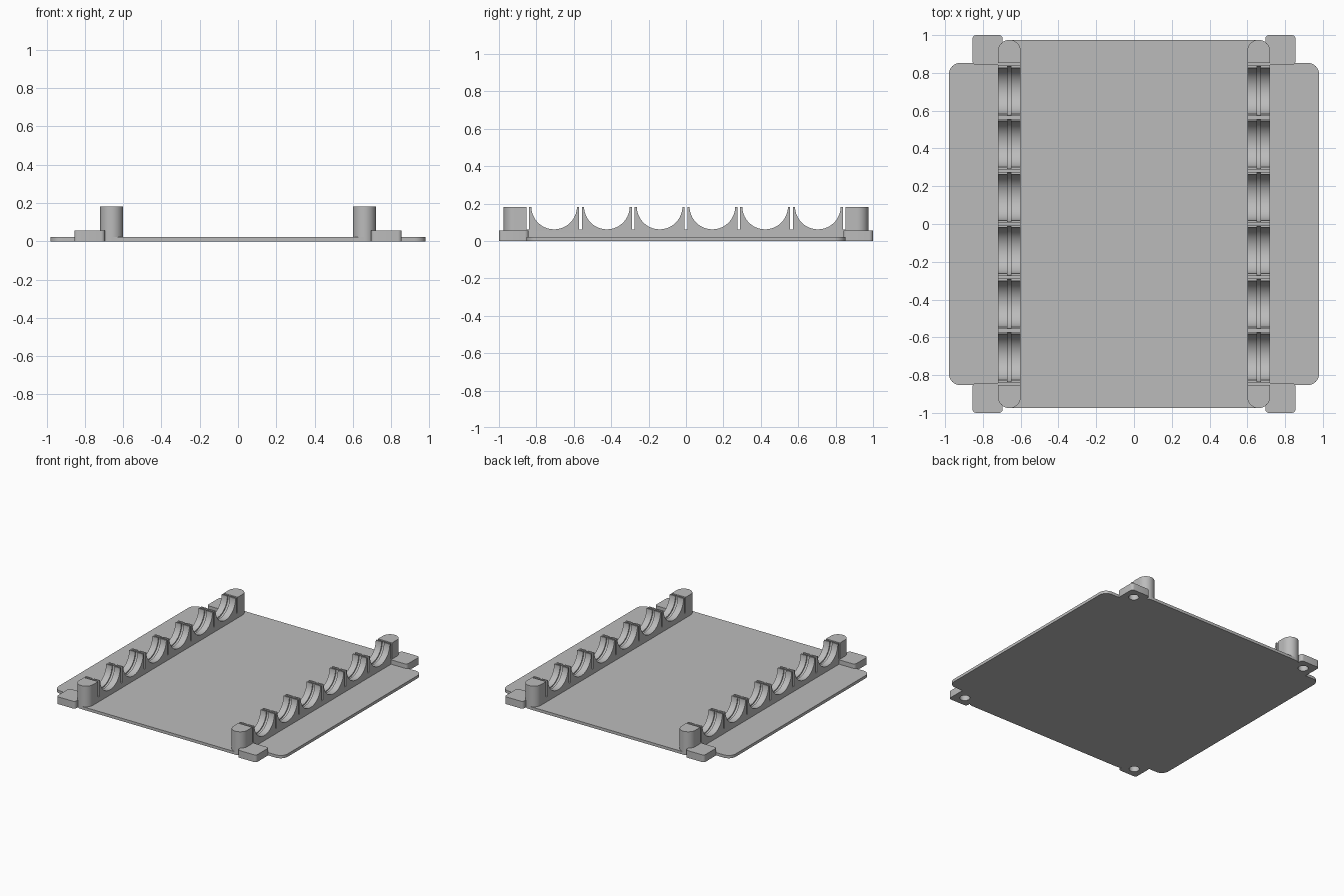
import bpy, bmesh, math
from mathutils import Matrix

if "Cube" in bpy.data.objects:
    bpy.data.objects.remove(bpy.data.objects["Cube"])

grey = bpy.data.materials.new("plain grey")
grey.diffuse_color = (0.5, 0.5, 0.5, 1)
grey.use_nodes = True
grey.node_tree.nodes["Principled BSDF"].inputs["Base Color"].default_value = grey.diffuse_color

RAIL_X, RAIL_R, RAIL_Y, RAIL_TOP = 0.66, 0.06, 0.975, 0.182
PITCH = 0.282


def finish(name, bm):
    bmesh.ops.recalc_face_normals(bm, faces=bm.faces)
    mesh = bpy.data.meshes.new(name)
    bm.to_mesh(mesh)
    bm.free()
    ob = bpy.data.objects.new(name, mesh)
    ob.data.materials.append(grey)
    bpy.context.collection.objects.link(ob)
    return ob


def rounded(cx, cy, hx, hy, r, n=8):
    """Outline of a rectangle with rounded corners, counter-clockwise."""
    pts = []
    for k, (sx, sy) in enumerate([(1, 1), (-1, 1), (-1, -1), (1, -1)]):
        for i in range(n + 1):
            a = math.pi / 2 * (k + i / n)
            p = (cx + sx * (hx - r) + r * math.cos(a), cy + sy * (hy - r) + r * math.sin(a))
            if not pts or math.dist(p, pts[-1]) > 1e-5:
                pts.append(p)
    if math.dist(pts[0], pts[-1]) < 1e-5:
        pts.pop()
    return pts


def slab(name, pts, z0, z1):
    bm = bmesh.new()
    face = bm.faces.new([bm.verts.new((x, y, z0)) for x, y in pts])
    top = bmesh.ops.extrude_face_region(bm, geom=[face])["geom"]
    bmesh.ops.translate(bm, vec=(0, 0, z1 - z0),
                        verts=[v for v in top if isinstance(v, bmesh.types.BMVert)])
    return finish(name, bm)


def cylinders(spots, r, depth, rot, seg):
    bm = bmesh.new()
    for p in spots:
        bmesh.ops.create_cone(bm, cap_ends=True, segments=seg, radius1=r, radius2=r,
                              depth=depth, matrix=Matrix.Translation(p) @ rot)
    return finish("cutter", bm)


def cut(ob, cutter):
    cutter.hide_render = True
    mod = ob.modifiers.new("cut", "BOOLEAN")
    mod.operation, mod.solver, mod.object = "DIFFERENCE", "EXACT", cutter
    bpy.context.view_layer.objects.active = ob
    bpy.ops.object.modifier_apply(modifier=mod.name)
    bpy.data.objects.remove(cutter)


def smooth(ob):
    bpy.ops.object.select_all(action="DESELECT")
    ob.select_set(True)
    bpy.context.view_layer.objects.active = ob
    bpy.ops.object.shade_smooth_by_angle(angle=math.radians(30))


# Base plate: wide rounded sheet with a narrower strip running on to both ends
wide = rounded(0, 0, 0.98, 0.853, 0.06)
n = len(wide) // 4
outline = (wide[:n] + [(RAIL_X, 0.853), (RAIL_X, RAIL_Y), (-RAIL_X, RAIL_Y), (-RAIL_X, 0.853)]
           + wide[n:3 * n]
           + [(-RAIL_X, -0.853), (-RAIL_X, -RAIL_Y), (RAIL_X, -RAIL_Y), (RAIL_X, -0.853)]
           + wide[3 * n:])
smooth(slab("base_plate", outline, 0, 0.022))

# Rails with round ends, six cradles, a narrow groove in each cradle, and slots between
along_x = Matrix.Rotation(math.pi / 2, 4, "Y")
cups = [(k + 0.5) * PITCH for k in range(-3, 3)]
for side, sx in (("left", -1), ("right", 1)):
    x = sx * RAIL_X
    rail = slab(side + "_rail", rounded(x, 0, RAIL_R, RAIL_Y, RAIL_R, 12), 0, RAIL_TOP)
    spots = [(x, y, RAIL_TOP + 0.002) for y in cups]
    cut(rail, cylinders(spots, 0.122, 0.3, along_x, 64))
    cut(rail, cylinders(spots, 0.131, 0.02, along_x, 64))
    bm = bmesh.new()
    for k in range(-3, 4):
        bmesh.ops.create_cube(bm, size=1, matrix=Matrix.Translation((x, k * PITCH, 0.162))
                              @ Matrix.Diagonal((0.3, 0.015, 0.2, 1)))
    cut(rail, finish("cutter", bm))
    smooth(rail)

# Corner feet with a blind round hole underneath
for side, sx in (("left", -1), ("right", 1)):
    for end, sy in (("front", -1), ("back", 1)):
        foot = slab(f"{end}_{side}_foot",
                    rounded(sx * 0.775, sy * 0.921, 0.08, 0.079, 0.02, 5), 0, 0.056)
        cut(foot, cylinders([(sx * 0.775, sy * 0.921, 0)], 0.036, 0.08, Matrix.Identity(4), 32))
        smooth(foot)
